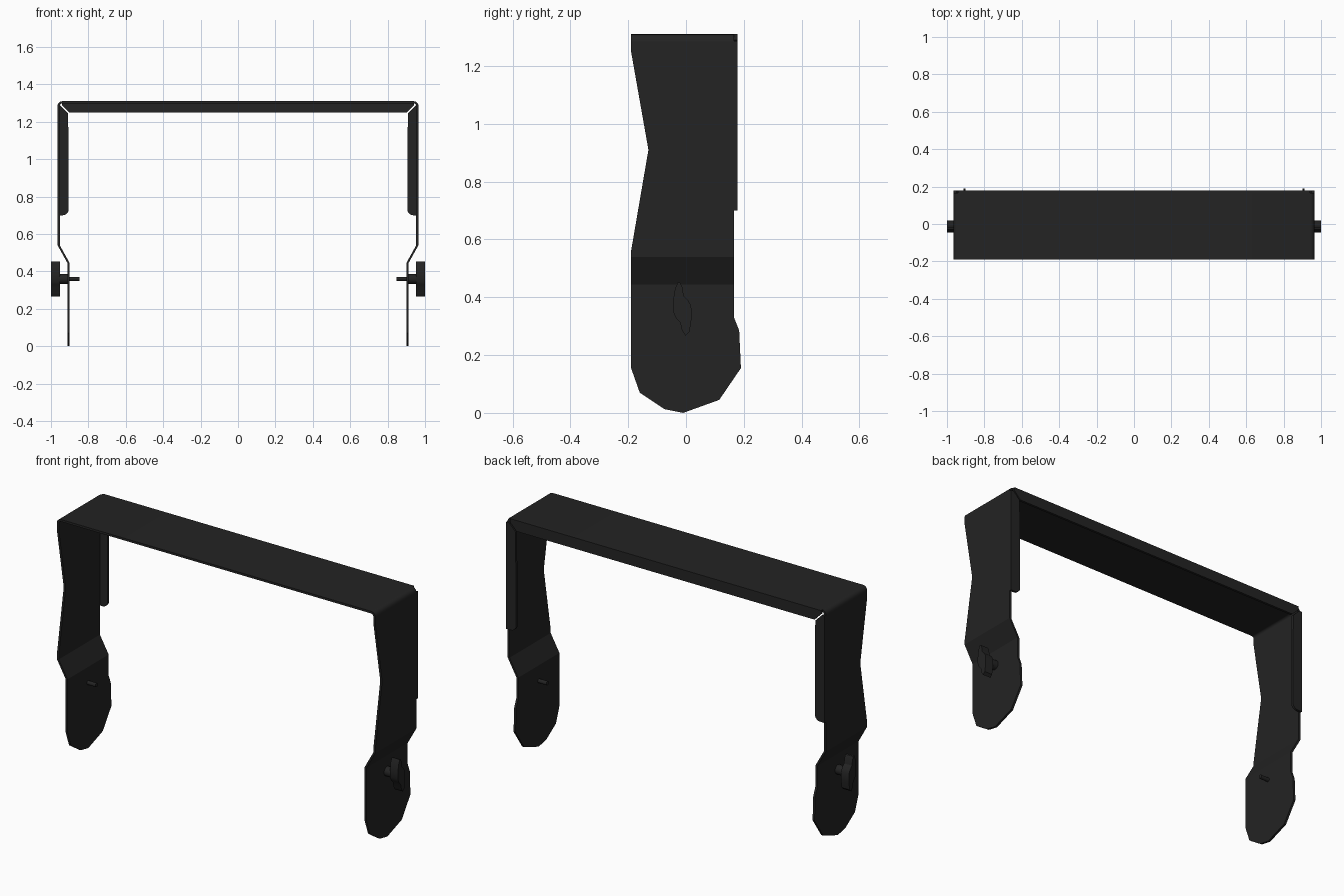
import bpy, bmesh, math
from mathutils import Vector

cube = bpy.data.objects.get("Cube")
if cube:
    bpy.data.objects.remove(cube, do_unlink=True)

black = bpy.data.materials.new("matte_black")
black.use_nodes = True
color = (0.017, 0.017, 0.017, 1)
black.diffuse_color = color
black.node_tree.nodes["Principled BSDF"].inputs["Base Color"].default_value = color

SHEET = 0.012              # sheet metal thickness
OUT, TOP = 0.965, 1.31     # outer half width and height
FRONT, BACK = -0.19, 0.166


def finish(bm, name, angle=30):
    bmesh.ops.recalc_face_normals(bm, faces=bm.faces)
    mesh = bpy.data.meshes.new(name)
    bm.to_mesh(mesh)
    bm.free()
    mesh.materials.append(black)
    obj = bpy.data.objects.new(name, mesh)
    bpy.context.collection.objects.link(obj)
    bpy.ops.object.select_all(action='DESELECT')
    obj.select_set(True)
    bpy.context.view_layer.objects.active = obj
    bpy.ops.object.shade_smooth_by_angle(angle=math.radians(angle))
    return obj


def extrude(bm, vector):
    """Give the flat faces in bm a depth."""
    ext = bmesh.ops.extrude_face_region(bm, geom=bm.faces[:])["geom"]
    bmesh.ops.translate(bm, vec=vector,
                        verts=[g for g in ext if isinstance(g, bmesh.types.BMVert)])


def plate(points, vector):
    bm = bmesh.new()
    bm.faces.new([bm.verts.new(p) for p in points])
    extrude(bm, Vector(vector))
    return bm


def arc(cx, cz, r, start, end, steps=5):
    angles = [math.radians(start + (end - start) * i / steps) for i in range(steps + 1)]
    return [(cx + r * math.cos(a), cz + r * math.sin(a)) for a in angles]


# Top plate with rounded bends into the legs
R = 0.025
outer = arc(OUT - R, TOP - R, R, 0, 90)
inner = arc(OUT - R, TOP - R, R - SHEET, 90, 0)
profile = outer + [(-x, z) for x, z in reversed(outer)]
profile += [(-x, z) for x, z in reversed(inner)] + inner
# order the inner side from -x back to +x
half = len(outer)
profile[2 * half:] = [(-x, z) for x, z in reversed(inner)] + inner
finish(plate([(x, FRONT, z) for x, z in profile], (0, BACK - FRONT, 0)), "top_plate")

# Back flange along the top, with mitred ends
top_flange = [(0.902, 1.25), (0.942, 1.29), (0.942, TOP)]
pts = top_flange + [(-x, z) for x, z in reversed(top_flange)]
finish(plate([(x, BACK - 0.001, z) for x, z in pts], (0, SHEET + 0.001, 0)), "top_flange")

leg_outline = [(FRONT, TOP - R), (FRONT, 1.25), (-0.13, 0.91), (FRONT, 0.56),
               (FRONT, 0.155), (-0.16, 0.07), (-0.075, 0.013), (-0.01, 0),
               (0.115, 0.045), (0.19, 0.155), (0.184, 0.285), (BACK, 0.33),
               (BACK, TOP - R)]
wing_outline = [(-0.028, 0.452), (-0.038, 0.43), (-0.045, 0.385), (-0.044, 0.35),
                (-0.036, 0.33), (-0.02, 0.312), (-0.014, 0.285), (-0.002, 0.267),
                (0.012, 0.28), (0.019, 0.325), (0.018, 0.37), (0.008, 0.388),
                (-0.008, 0.405), (-0.013, 0.435), (-0.02, 0.45)]
BEND_HIGH, BEND_LOW, JOG = 0.54, 0.445, 0.053


def rod(bm, x0, x1, radius, y, z, sides=16):
    ring = [(x0, y + a, z + b) for a, b in arc(0, 0, radius, 0, 360, sides)[:-1]]
    part = plate(ring, (x1 - x0, 0, 0))
    mesh = bpy.data.meshes.new("rod")
    part.to_mesh(mesh)
    part.free()
    bm.from_mesh(mesh)
    bpy.data.meshes.remove(mesh)


for side, label in ((1, "left"), (-1, "right")):
    # Leg: flat outline folded inward at two bend lines
    bm = bmesh.new()
    bm.faces.new([bm.verts.new((side * OUT, y, z)) for y, z in leg_outline])
    for level in (BEND_HIGH, BEND_LOW):
        bmesh.ops.bisect_plane(bm, geom=bm.verts[:] + bm.edges[:] + bm.faces[:],
                               plane_co=(0, 0, level), plane_no=(0, 0, 1))
    for v in bm.verts:
        t = (BEND_HIGH - v.co.z) / (BEND_HIGH - BEND_LOW)
        v.co.x -= side * JOG * min(max(t, 0), 1)
    extrude(bm, Vector((-side * SHEET, 0, 0)))
    finish(bm, label + "_leg", 20)

    # Back flange down the leg, with a rounded lower corner
    flange = [(0.908, 1.246), (0.948, 1.286), (OUT, 1.286), (OUT, 0.70)]
    flange += arc(0.937, 0.732, 0.032, 270, 180)
    finish(plate([(side * x, BACK - 0.001, z) for x, z in flange],
                 (0, SHEET + 0.001, 0)), label + "_leg_flange")

    # Wing knob with hub and threaded stud
    finish(plate([(side * 0.952, y, z) for y, z in wing_outline],
                 (side * 0.048, 0, 0)), label + "_knob_wing")
    bm = bmesh.new()
    rod(bm, side * 0.905, side * 0.96, 0.026, -0.013, 0.36)
    rod(bm, side * 0.848, side * 0.91, 0.011, -0.013, 0.36)
    finish(bm, label + "_knob_stud")
